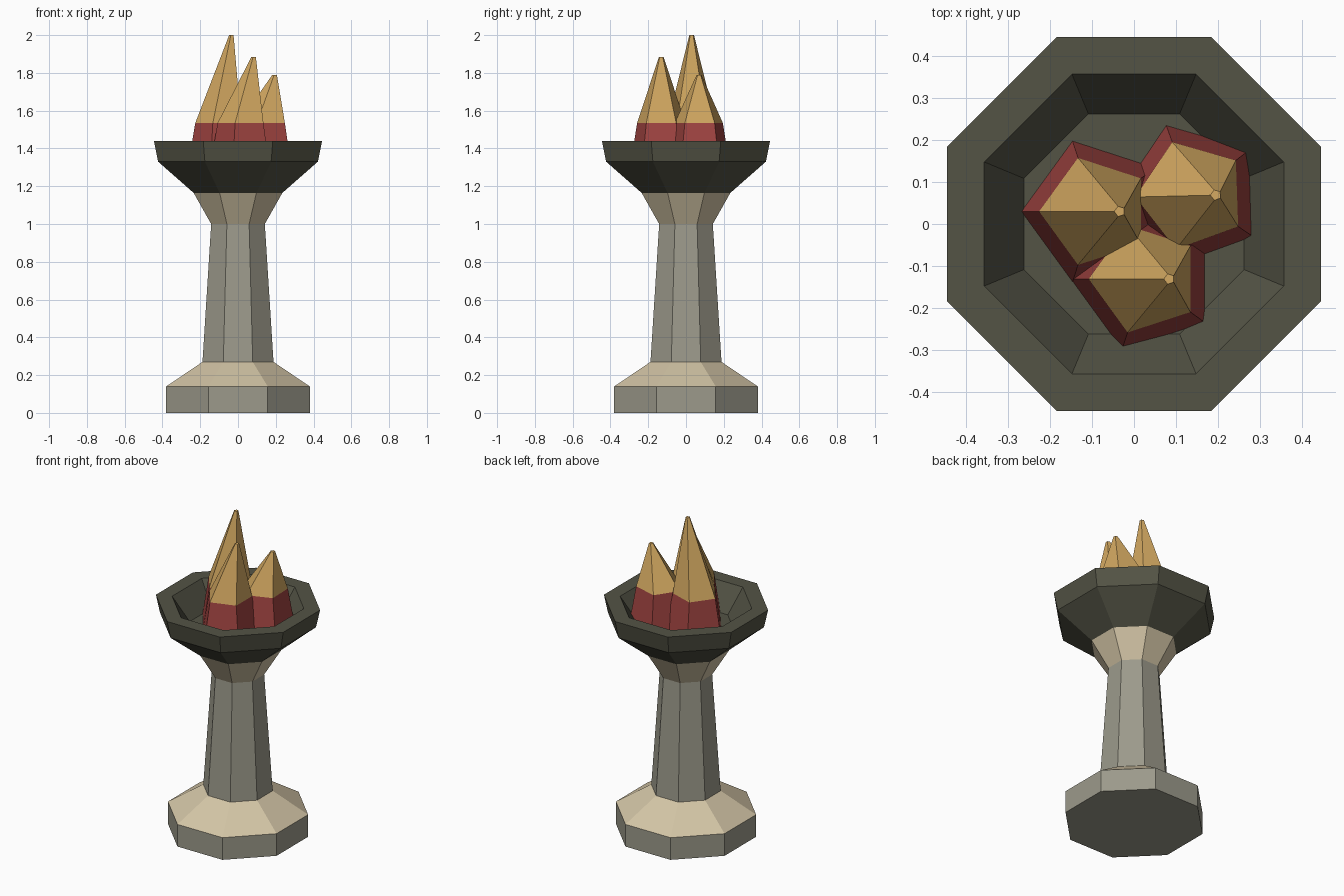
import bpy, bmesh
from math import cos, sin, pi, radians

cube = bpy.data.objects.get("Cube")
if cube:
    bpy.data.objects.remove(cube, do_unlink=True)


def material(name, *srgb):
    """One flat colour, given as 0-255 display values."""
    lin = [((c / 255 + 0.055) / 1.055) ** 2.4 for c in srgb] + [1.0]
    m = bpy.data.materials.new(name)
    m.use_nodes = True
    m.diffuse_color = lin
    bsdf = next(n for n in m.node_tree.nodes if n.type == 'BSDF_PRINCIPLED')
    bsdf.inputs["Base Color"].default_value = lin
    return m


grey = material("grey stone", 156, 154, 139)
beige = material("beige stone", 211, 197, 166)
iron = material("dark iron", 83, 83, 69)
red = material("ember red", 160, 68, 65)
gold = material("flame gold", 213, 170, 98)


def loft(name, rings, sides, turn, mats, start_cap=False, end_cap=False):
    """Join rings of (radius, z, centre x, centre y); one material per band."""
    bm = bmesh.new()
    loops = []
    for r, z, cx, cy in rings:
        angles = [turn + 2 * pi * i / sides for i in range(sides)]
        loops.append([bm.verts.new((cx + r * cos(a), cy + r * sin(a), z)) for a in angles])
    for band, (low, high) in enumerate(zip(loops, loops[1:])):
        for i in range(sides):
            j = (i + 1) % sides
            face = bm.faces.new((low[i], low[j], high[j], high[i]))
            face.material_index = min(band, len(mats) - 1)
    if start_cap:
        bm.faces.new(loops[0][::-1])
    if end_cap:
        bm.faces.new(loops[-1]).material_index = len(mats) - 1
    mesh = bpy.data.meshes.new(name)
    bm.to_mesh(mesh)
    bm.free()
    for m in mats:
        mesh.materials.append(m)
    obj = bpy.data.objects.new(name, mesh)
    bpy.context.collection.objects.link(obj)
    return obj


def octagon(name, profile, mat, **caps):
    """Eight-sided part; the profile gives half-width across flats and height."""
    rings = [(w / cos(pi / 8), z, 0, 0) for w, z in profile]
    return loft(name, rings, 8, pi / 8, [mat], **caps)


# Pedestal, from the ground up
octagon("plinth", [(0.38, 0), (0.38, 0.14)], grey, start_cap=True)
octagon("plinth_slope", [(0.38, 0.14), (0.188, 0.27)], beige)
octagon("shaft", [(0.188, 0.27), (0.142, 1.0)], grey)
octagon("capital", [(0.142, 1.0), (0.235, 1.165)], beige)

# Bowl with outer wall, flat rim, inner wall and floor
octagon("bowl", [(0.235, 1.165), (0.423, 1.33), (0.445, 1.44),
                 (0.357, 1.44), (0.262, 1.29)], iron, end_cap=True)

# Flames: red foot, gold tongue leaning to +x
flames = [("tall_flame", -0.092, 0.03, 2.0, 0),
          ("short_flame", 0.137, 0.069, 1.79, 2),
          ("middle_flame", 0.026, -0.131, 1.885, 0)]
for name, x, y, top, twist in flames:
    rings = [(0.176, 1.29, x, y), (0.134, 1.535, x, y), (0.013, top, x + 0.058, y)]
    loft(name, rings, 5, pi + radians(twist), [red, gold], end_cap=True)
